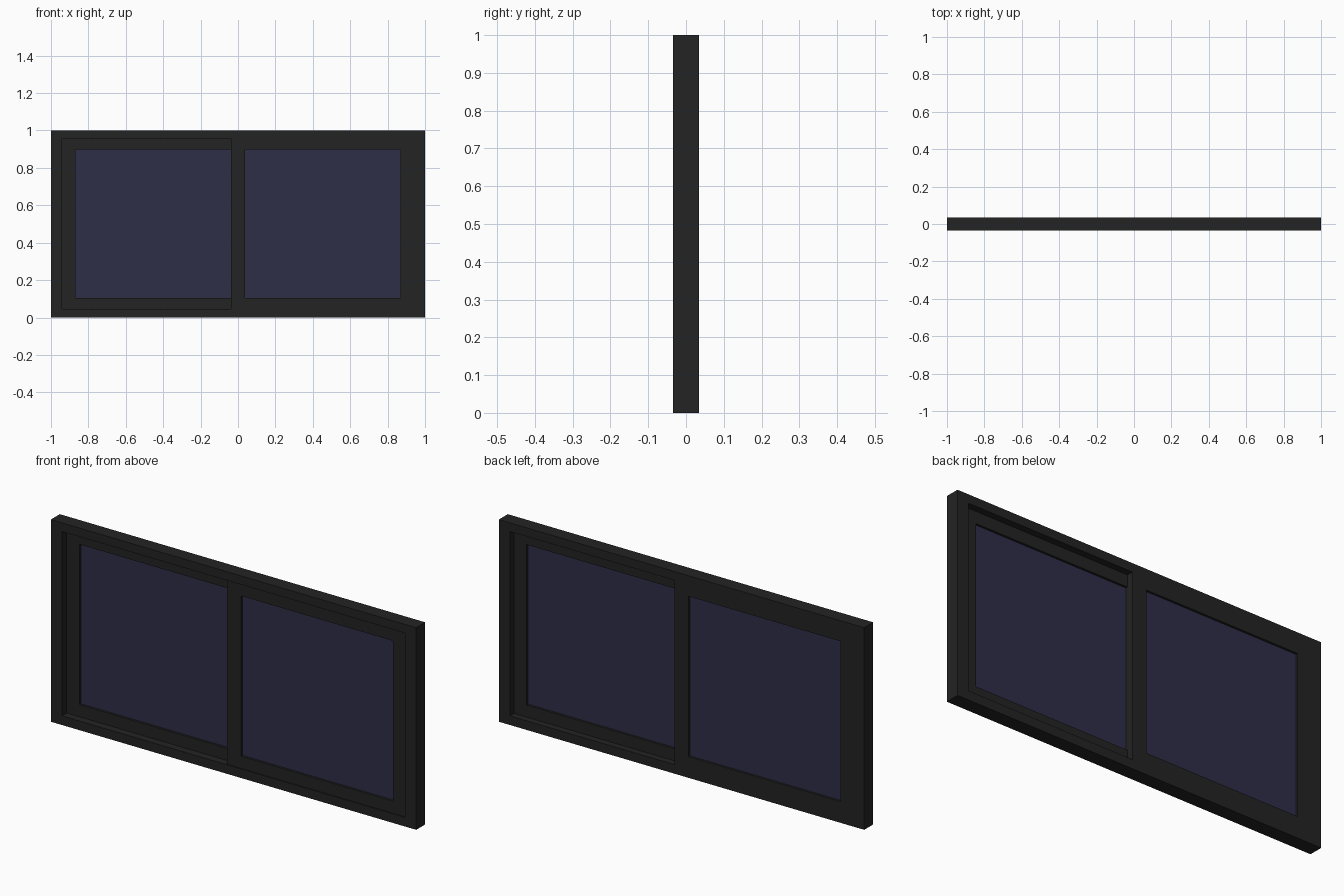
import bpy, bmesh

if "Cube" in bpy.data.objects:
    bpy.data.objects.remove(bpy.data.objects["Cube"])


def material(name, rgb):
    m = bpy.data.materials.new(name)
    m.diffuse_color = (*rgb, 1.0)
    m.use_nodes = True
    m.node_tree.nodes["Principled BSDF"].inputs["Base Color"].default_value = m.diffuse_color
    return m


FRAME = material("charcoal frame", (0.0168, 0.0168, 0.0168))
GLASS = material("dark blue glass", (0.0285, 0.0273, 0.064))


def finish(name, bm, mat):
    bmesh.ops.recalc_face_normals(bm, faces=bm.faces)
    me = bpy.data.meshes.new(name)
    bm.to_mesh(me)
    bm.free()
    me.materials.append(mat)
    ob = bpy.data.objects.new(name, me)
    bpy.context.collection.objects.link(ob)
    return ob


def rect(bm, r, y):
    x0, x1, z0, z1 = r
    return [bm.verts.new((x, y, z)) for x, z in ((x0, z0), (x1, z0), (x1, z1), (x0, z1))]


def ring(name, outer, inner, y0, y1, mat):
    """Rectangular frame with a rectangular opening, from y0 to y1."""
    bm = bmesh.new()
    loops = [rect(bm, outer, y0), rect(bm, inner, y0), rect(bm, inner, y1), rect(bm, outer, y1)]
    for a, b in zip(loops, loops[1:] + loops[:1]):
        for i in range(4):
            j = (i + 1) % 4
            bm.faces.new((a[i], a[j], b[j], b[i]))
    return finish(name, bm, mat)


def pane(name, r, y0, y1, mat):
    """Solid rectangular plate."""
    bm = bmesh.new()
    a, b = rect(bm, r, y0), rect(bm, r, y1)
    bm.faces.new(a)
    bm.faces.new(b)
    for i in range(4):
        j = (i + 1) % 4
        bm.faces.new((a[i], a[j], b[j], b[i]))
    return finish(name, bm, mat)


D = 0.035                 # half depth of the window
MID = 0.0025              # plane where the two sashes meet
IX, Z0, Z1 = 0.94, 0.045, 0.957     # opening of the outer frame
GX, GC, GZ0, GZ1 = 0.87, 0.038, 0.105, 0.898  # glass limits

# Outer frame
ring("outer_frame", (-1, 1, 0, 1), (-IX, IX, Z0, Z1), -D, D, FRAME)

# Two overlapping sliding sashes: right one in front, left one flush at the back
for side, y0, y1 in (("right", -0.030, MID), ("left", MID, D)):
    s = 1 if side == "right" else -1
    xo = sorted((-s * GC, s * IX))
    xi = sorted((s * GC, s * GX))
    opening = (*xi, GZ0, GZ1)
    ring(side + "_sash", (*xo, Z0, Z1), opening, y0, y1, FRAME)
    pane(side + "_glass", opening, y0 + 0.011, y1 - 0.011, GLASS)
